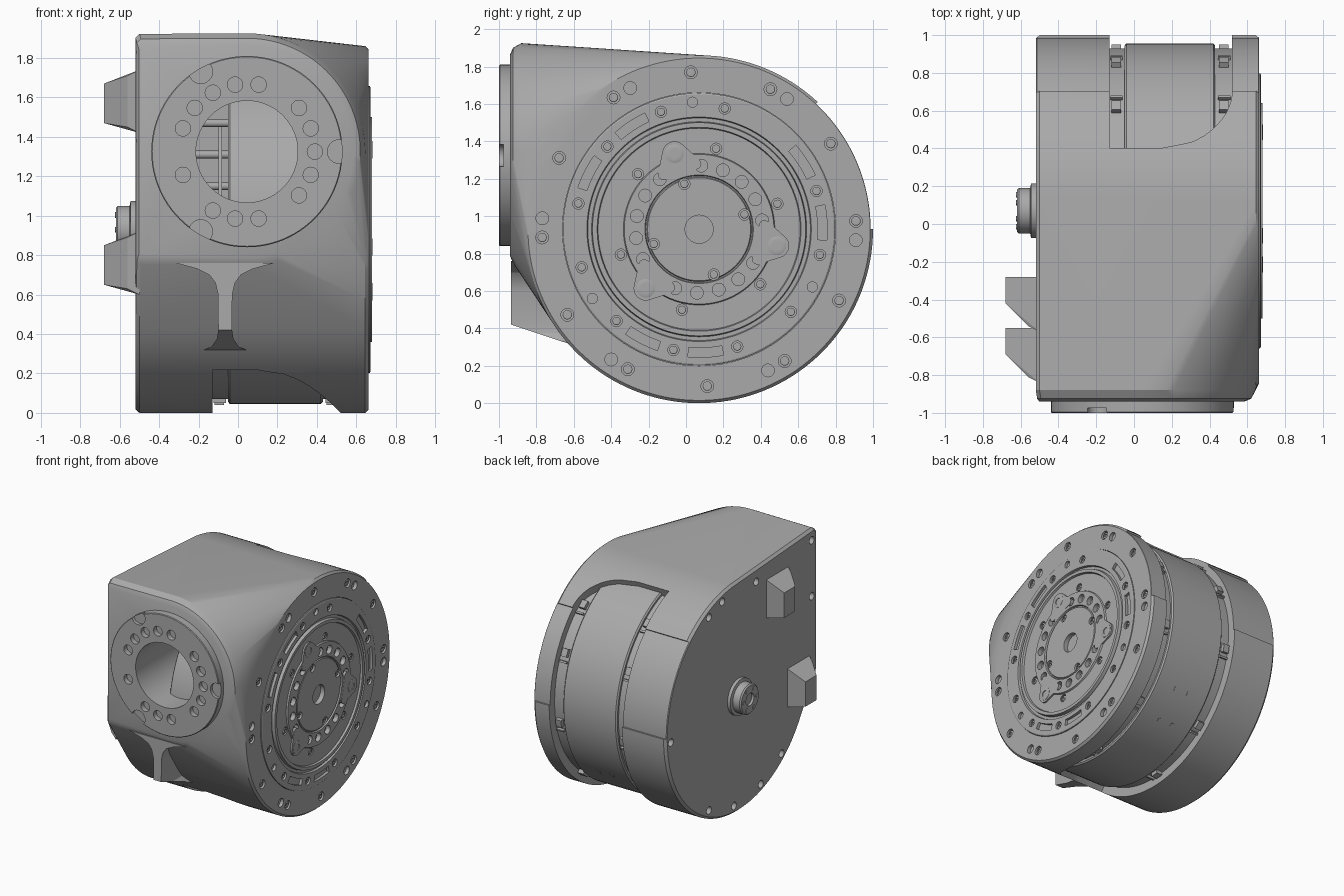
import bpy, bmesh
from math import cos, sin, radians, sqrt
from mathutils import Vector

cube = bpy.data.objects.get("Cube")
if cube:
    bpy.data.objects.remove(cube, do_unlink=True)

grey = bpy.data.materials.new("machined grey")
grey.use_nodes = True
GREY = (0.4, 0.4, 0.4, 1)
grey.diffuse_color = GREY
grey.node_tree.nodes["Principled BSDF"].inputs["Base Color"].default_value = GREY

CY, CZ = 0.07, 0.93      # drum axis, along x
NX, NZ = 0.045, 1.325    # neck axis, along y
DRUM_R = 0.93


def polar(x, r, deg):
    a = radians(deg)
    return Vector((x, CY + r * cos(a), CZ + r * sin(a)))


def neck(y, r, deg):
    a = radians(deg)
    return Vector((NX + r * cos(a), y, NZ + r * sin(a)))


def lathe(bm, profile, center, axis="x", n=24):
    """Revolve (position, radius) pairs round an axis through center, closed by caps."""
    rings = []
    for p, r in profile:
        ring = []
        for i in range(n):
            a = radians(360 * i / n)
            u, v = r * cos(a), r * sin(a)
            off = (p, u, v) if axis == "x" else (u, p, v)
            ring.append(bm.verts.new(Vector(center) + Vector(off)))
        rings.append(ring)
    for a, b in zip(rings, rings[1:]):
        for i in range(n):
            j = (i + 1) % n
            bm.faces.new((a[i], a[j], b[j], b[i]))
    bm.faces.new(rings[0])
    bm.faces.new(rings[-1])


def sector(bm, t0, t1, r0, r1, left, right, steps=40):
    """Ring sector about the drum axis; right edge may vary with angle."""
    rows = []
    for i in range(steps + 1):
        t = t0 + (t1 - t0) * i / steps
        xr = right(t) if callable(right) else right
        rows.append([bm.verts.new(polar(x, r, t)) for x, r in
                     ((left, r0), (xr, r0), (xr, r1), (left, r1))])
    for a, b in zip(rows, rows[1:]):
        for k in range(4):
            m = (k + 1) % 4
            bm.faces.new((a[k], a[m], b[m], b[k]))
    bm.faces.new(rows[0])
    bm.faces.new(rows[-1])


def hull(bm, points):
    verts = [bm.verts.new(p) for p in points]
    res = bmesh.ops.convex_hull(bm, input=verts)
    junk = {g for g in res["geom_interior"] + res["geom_unused"] if isinstance(g, bmesh.types.BMVert)}
    bmesh.ops.delete(bm, geom=list(junk), context="VERTS")


def finish(bm, name):
    bmesh.ops.recalc_face_normals(bm, faces=bm.faces)
    me = bpy.data.meshes.new(name)
    bm.to_mesh(me)
    bm.free()
    me.materials.append(grey)
    ob = bpy.data.objects.new(name, me)
    bpy.context.collection.objects.link(ob)
    return ob


def activate(ob):
    bpy.ops.object.select_all(action="DESELECT")
    ob.select_set(True)
    bpy.context.view_layer.objects.active = ob


def cut(ob, bm):
    tool = finish(bm, "cutter")
    tool.hide_render = True
    mod = ob.modifiers.new("cut", "BOOLEAN")
    mod.operation, mod.solver, mod.object = "DIFFERENCE", "EXACT", tool
    activate(ob)
    bpy.ops.object.modifier_apply(modifier="cut")
    bpy.data.objects.remove(tool, do_unlink=True)


def smooth(ob, angle=25):
    activate(ob)
    bpy.ops.object.shade_smooth_by_angle(angle=radians(angle))


def part(name, *lathes, axis="x", n=24):
    bm = bmesh.new()
    for profile, center in lathes:
        lathe(bm, profile, center, axis, n)
    ob = finish(bm, name)
    smooth(ob)
    return ob


# Housing: skin stretched over the drum, the round neck and the square left corner
points = []
for x, r in ((-0.52, 0.912), (-0.5, DRUM_R), (0.645, DRUM_R), (0.662, 0.915)):
    points += [polar(x, r, 2.5 * i) for i in range(144)]
for y, inset in ((-0.94, 0.06), (-0.925, 0.025), (-0.88, 0)):
    points += [neck(y, 0.6 - inset, t) for t in range(-90, 91, 4)]
    for x, drop in ((-0.52, 0.02), (-0.5, 0)):
        side = x + inset * 0.3
        points += [(side, y, NZ + s * (0.597 - inset - drop)) for s in (1, -1)]
bm = bmesh.new()
hull(bm, points)
bmesh.ops.dissolve_limit(bm, angle_limit=radians(0.3), verts=bm.verts, edges=bm.edges)
housing = finish(bm, "housing")


# Rear window in the shell, with rounded corners towards the output side
def window_edge(t):
    if t > 47:
        return 0.15 + 0.37 * sqrt(max(0, 1 - ((t - 47) / 22) ** 2))
    if t < -90:
        return 0.1 + 0.42 * sqrt(max(0, 1 - ((t + 90) / 40) ** 2))
    return 0.52


bm = bmesh.new()
sector(bm, -130, 69, 0.86, 1.1, -0.13, window_edge, 90)
cut(housing, bm)
# Shallow rear step, output recess and front bore
bm = bmesh.new()
sector(bm, 0, 47, 0.917, 1.1, -0.6, 0.75)
cut(housing, bm)
bm = bmesh.new()
lathe(bm, ((0.6, 0.73), (0.75, 0.73)), (0, CY, CZ), n=128)
lathe(bm, ((-1.1, 0.26), (-0.35, 0.26)), (NX, 0, NZ), "y", 64)
cut(housing, bm)

# Bolt holes in both side faces
rim_screws = [(0.84, 3 + 30 * i) for i in range(12)]
rim_holes = [(0.84, -4 + 60 * i) for i in range(6)]
bm = bmesh.new()
for r, t in rim_screws + rim_holes:
    lathe(bm, ((0.635, 0.034), (0.7, 0.034)), polar(0, r, t))
for t in (105, 76, 64, -3, -64, -86, -109, -129):
    lathe(bm, ((-0.56, 0.03), (-0.48, 0.03)), polar(0, 0.865, t))
for y, z in ((-0.86, 1.83), (-0.86, 1.38)):
    lathe(bm, ((-0.56, 0.03), (-0.48, 0.03)), (0, y, z))
cut(housing, bm)
smooth(housing)

# Exposed motor drum with clips in its side grooves
part("motor_drum", (((-0.05, 0.875), (-0.04, 0.886), (0.42, 0.886), (0.43, 0.875)), (0, CY, CZ)), n=128)
bm = bmesh.new()
for t in (51, 26, -10, -50, -85):
    for x in (-0.12, 0.45):
        sector(bm, t - 2, t + 2, 0.85, 0.89, x, x + 0.05, 4)
        sector(bm, t - 5, t - 4, 0.85, 0.88, x - 0.005, x + 0.06, 4)
finish(bm, "groove_clips")
bm = bmesh.new()
for t in (-38, -55):
    for x in (0.12, 0.24):
        sector(bm, t - 1, t + 1, 0.88, 0.889, x - 0.015, x + 0.015, 4)
finish(bm, "drum_plugs")

# Inside the bore: rotor, brake disc and spacer rods
part("inner_rotor", (((-0.05, 0.74), (0.5, 0.74)), (0, CY, CZ)), n=96)
part("brake_disc", (((-0.1, 0.7), (-0.08, 0.7)), (0, CY, CZ)), n=96)
part("spacer_rods", *[(((-0.25, 0.02), (-0.05, 0.02)), (0, -0.45, z)) for z in (1.15, 1.31, 1.47)])

# Front flange with bolt circle and rim notches
bm = bmesh.new()
lathe(bm, ((-0.92, 0.485), (-0.995, 0.485), (-1.0, 0.48)), (NX, 0, NZ), "y", 96)
flange = finish(bm, "front_flange")
bm = bmesh.new()
lathe(bm, ((-1.1, 0.258), (-0.8, 0.258)), (NX, 0, NZ), "y", 64)
for t in range(0, 360, 20):
    if t not in (60, 180, 220, 300):
        lathe(bm, ((-1.05, 0.039), (-0.96, 0.039)), neck(0, 0.345, t), "y")
for t in (0, 120, 240):
    lathe(bm, ((-1.05, 0.06), (-0.975, 0.06)), neck(0, 0.468, t), "y")
cut(flange, bm)
smooth(flange)

# Output face: stepped rings, holes and slots
bm = bmesh.new()
lathe(bm, ((0.595, 0.728), (0.668, 0.728), (0.672, 0.72), (0.672, 0.6), (0.655, 0.595),
           (0.655, 0.575), (0.68, 0.57), (0.68, 0.545), (0.664, 0.54), (0.664, 0.405),
           (0.676, 0.4), (0.676, 0.29), (0.664, 0.286), (0.664, 0.28), (0.672, 0.275),
           (0.672, 0.075), (0.635, 0.075)), (0, CY, CZ), n=128)
output = finish(bm, "output_face")
ring_screws = [(0.66, 18 + 30 * i) for i in range(12) if i != 1]
hub_screws = [(0.255, 18 + 90 * i) for i in range(4)]
mid_screws = [(0.44, 18 + 60 * i) for i in range(6)]
bm = bmesh.new()
for r, t in ring_screws + hub_screws + mid_screws:
    lathe(bm, ((0.645, 0.03), (0.7, 0.03)), polar(0, r, t))
for t in range(8, 368, 20):
    if t not in (108, 228, 348):
        lathe(bm, ((0.64, 0.034), (0.7, 0.034)), polar(0, 0.34, t))
for t in (3, 33, 123, 153, 243, 273):
    sector(bm, t - 8, t + 8, 0.635, 0.685, 0.65, 0.7, 12)
for t in (93, 213, 333):
    lathe(bm, ((0.65, 0.027), (0.7, 0.027)), polar(0, 0.68, t))
cut(output, bm)
smooth(output)

# Screw heads sunk in their holes
def screw(x, r, t, size):
    return ((x - 0.04, size), (x - 0.003, size), (x, size * 0.8),
            (x, size * 0.5), (x - 0.008, size * 0.5)), polar(0, r, t)


part("screws", *[screw(0.655, r, t, 0.025) for r, t in rim_screws],
     *[screw(0.664, r, t, 0.022) for r, t in ring_screws + hub_screws + mid_screws], n=16)

# Three bolted ears on the output plate
bm = bmesh.new()
for t in (108, 228, 348):
    for k in range(2):
        base = [polar(0.65 + 0.027 * k, 0.425, t)] + [polar(0.65 + 0.027 * k, 0.35, t + s * 15) for s in (-1, 1)]
        if k == 0:
            ear = []
        for c, r in zip(base, (0.066, 0.03, 0.03)):
            ear += [c + Vector((0, r * cos(radians(a)), r * sin(radians(a)))) for a in range(0, 360, 20)]
    hull(bm, ear)
finish(bm, "output_ears")
part("ear_bolts", *[screw(0.682, 0.425, t, 0.05) for t in (108, 228, 348)])

# Rib under the neck, flaring into the housing at both ends
bm = bmesh.new()
rows = []
for z, half, y in ((0.31, 0.13, -0.6), (0.335, 0.07, -0.68), (0.375, 0.042, -0.8), (0.42, 0.035, -0.935),
                   (0.6, 0.036, -0.935), (0.66, 0.05, -0.935), (0.7, 0.08, -0.935),
                   (0.73, 0.14, -0.935), (0.76, 0.25, -0.935)):
    rows.append([bm.verts.new((-0.065 + s * half, d, z)) for s, d in ((-1, y), (1, y), (1, -0.45), (-1, -0.45))])
for a, b in zip(rows, rows[1:]):
    for k in range(4):
        m = (k + 1) % 4
        bm.faces.new((a[k], a[m], b[m], b[k]))
bm.faces.new(rows[0])
bm.faces.new(rows[-1])
smooth(finish(bm, "neck_rib"))

# Left side: two wedge lugs and the cable hub
for name, y, z in (("upper_lug", -0.28, 1.57), ("lower_lug", -0.55, 0.75)):
    bm = bmesh.new()
    hull(bm, [(x, y + d, z + h) for x, depth, low, high in
              ((-0.5, 0.29, -0.15, 0.17), (-0.56, 0.26, -0.12, 0.14), (-0.68, 0.14, -0.1, 0.1))
              for d in (0, -depth) for h in (low, high)])
    finish(bm, name)
part("cable_hub", (((-0.5, 0.145), (-0.545, 0.145), (-0.55, 0.12), (-0.61, 0.12), (-0.62, 0.11),
                    (-0.62, 0.05), (-0.6, 0.05)), (0, CY, CZ)), n=48)
part("hub_screws", *[(((-0.6, 0.014), (-0.625, 0.014)), polar(0, 0.085, 60 * i)) for i in range(6)], n=12)
